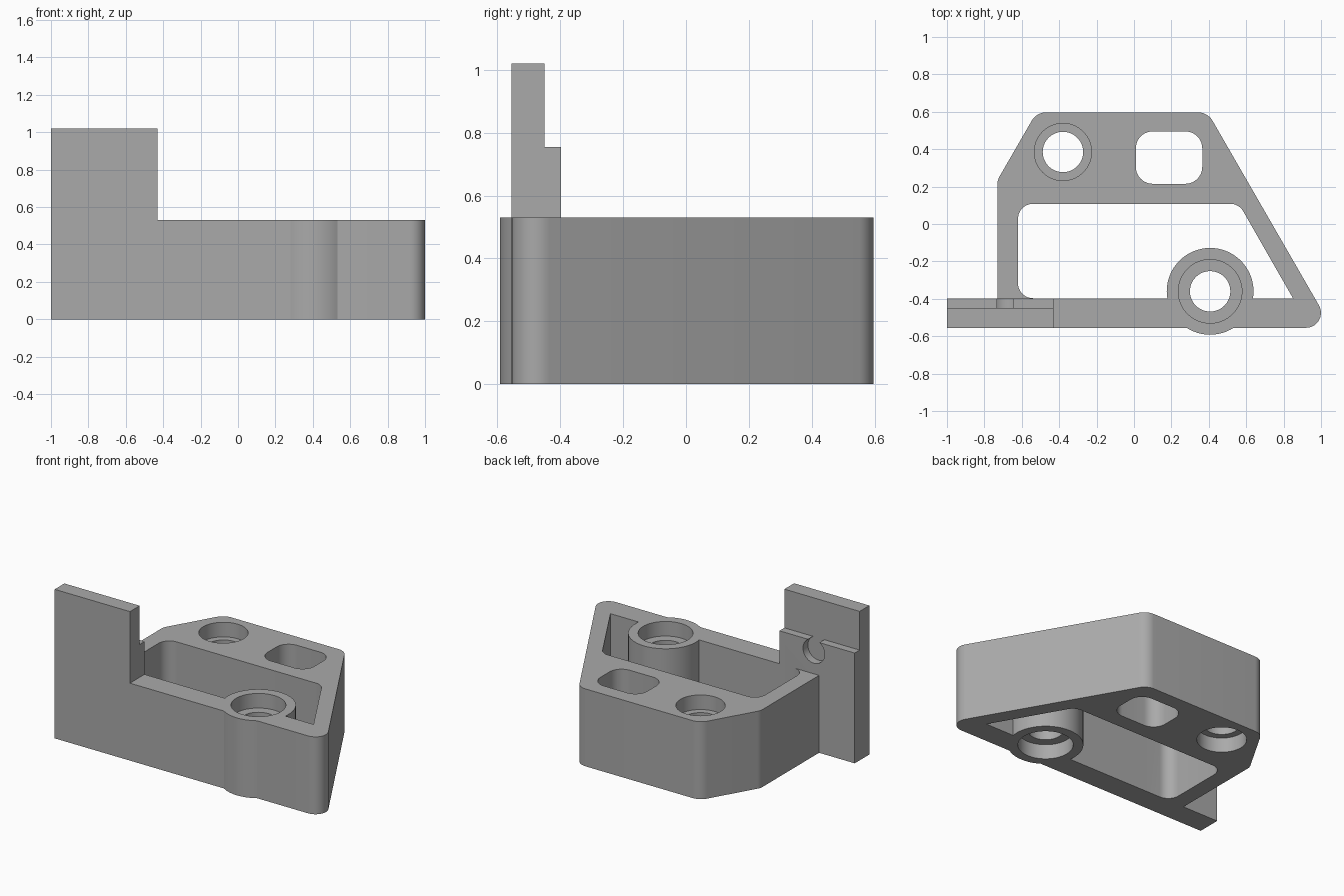
import bpy, bmesh, math
from mathutils import Vector

if "Cube" in bpy.data.objects:
    bpy.data.objects.remove(bpy.data.objects["Cube"])

grey = bpy.data.materials.new("grey plastic")
grey.diffuse_color = (0.40, 0.40, 0.40, 1)
grey.use_nodes = True
grey.node_tree.nodes["Principled BSDF"].inputs["Base Color"].default_value = grey.diffuse_color
H = 0.53  # body height


def rounded(corners, steps=10):
    """Outline from (x, y, radius) corners, listed counter-clockwise."""
    pts, n = [], len(corners)
    for i, (x, y, r) in enumerate(corners):
        p = Vector((x, y))
        if r == 0:
            pts.append(p)
            continue
        a = (Vector(corners[i - 1][:2]) - p).normalized()
        b = (Vector(corners[(i + 1) % n][:2]) - p).normalized()
        half = a.angle(b) / 2
        c = p + (a + b).normalized() * (r / math.sin(half))
        start = p + a * (r / math.tan(half)) - c
        end = p + b * (r / math.tan(half)) - c
        sweep = math.atan2(start.x * end.y - start.y * end.x, start.dot(end))
        for k in range(steps + 1):
            t = sweep * k / steps
            pts.append(c + Vector((start.x * math.cos(t) - start.y * math.sin(t),
                                   start.x * math.sin(t) + start.y * math.cos(t))))
    return pts


def circle(cx, cy, r, n=64):
    return [Vector((cx + r * math.cos(2 * math.pi * i / n),
                    cy + r * math.sin(2 * math.pi * i / n))) for i in range(n)]


def prism(name, pts, lo, hi, axis="z"):
    """Extrude an outline along z, or an (x, z) outline along y, or a (y, z) outline along x."""
    place = {"z": lambda p, d: (p.x, p.y, d),
             "y": lambda p, d: (p.x, d, p.y),
             "x": lambda p, d: (d, p.x, p.y)}[axis]
    bm = bmesh.new()
    face = bm.faces.new([bm.verts.new(place(p, lo)) for p in pts])
    out = bmesh.ops.extrude_face_region(bm, geom=[face])
    move = Vector(place(Vector((0, 0)), hi - lo))
    bmesh.ops.translate(bm, vec=move, verts=[v for v in out["geom"] if isinstance(v, bmesh.types.BMVert)])
    bmesh.ops.recalc_face_normals(bm, faces=bm.faces)
    mesh = bpy.data.meshes.new(name)
    bm.to_mesh(mesh)
    bm.free()
    mesh.materials.append(grey)
    obj = bpy.data.objects.new(name, mesh)
    bpy.context.collection.objects.link(obj)
    return obj


def combine(target, tool, operation):
    """Apply a boolean and remove the tool."""
    mod = target.modifiers.new("boolean", "BOOLEAN")
    mod.operation, mod.solver, mod.object = operation, "EXACT", tool
    bpy.context.view_layer.objects.active = target
    bpy.ops.object.modifier_apply(modifier=mod.name)
    bpy.data.objects.remove(tool)


# Body outline: tapered block with the front bar running out to the left
body = prism("bracket_body", rounded([
    (-1, -0.555, 0), (1.058, -0.555, 0.08), (0.394, 0.597, 0.09), (-0.521, 0.597, 0.09),
    (-0.73, 0.235, 0.08), (-0.73, -0.397, 0), (-1, -0.397, 0)]), 0, H)

# Large opening and rounded slot
combine(body, prism("opening", rounded([
    (-0.62, -0.397, 0.08), (0.85, -0.397, 0), (0.561, 0.108, 0.08), (-0.62, 0.108, 0.08)]),
    -0.1, H + 0.1), "DIFFERENCE")
combine(body, prism("slot", rounded([
    (0.01, 0.215, 0.09), (0.365, 0.215, 0.09), (0.365, 0.495, 0.09), (0.01, 0.495, 0.09)]),
    -0.1, H + 0.1), "DIFFERENCE")

# Stepped upright plate with a keyhole notch in its ledge
plate = prism("upright_plate", [Vector(p) for p in (
    (-0.555, 0), (-0.397, 0), (-0.397, 0.755), (-0.45, 0.755), (-0.45, 1.02), (-0.555, 1.02))],
    -1, -0.43, "x")
combine(plate, prism("notch", circle(-0.69, 0.685, 0.082), -0.45, -0.3, "y"), "DIFFERENCE")
combine(body, plate, "UNION")

# Round boss on the front bar
combine(body, prism("boss", circle(0.407, -0.36, 0.232), 0, H), "UNION")

# Through holes, counterbored from both ends
for cx, cy, wide in ((0.407, -0.36, 0.17), (-0.38, 0.385, 0.153)):
    combine(body, prism("hole", circle(cx, cy, 0.108), -0.1, H + 0.1), "DIFFERENCE")
    for lo, hi in ((-0.1, 0.1), (H - 0.1, H + 0.1)):
        combine(body, prism("counterbore", circle(cx, cy, wide), lo, hi), "DIFFERENCE")

body.select_set(True)
bpy.context.view_layer.objects.active = body
bpy.ops.object.shade_smooth_by_angle(angle=math.radians(25))
